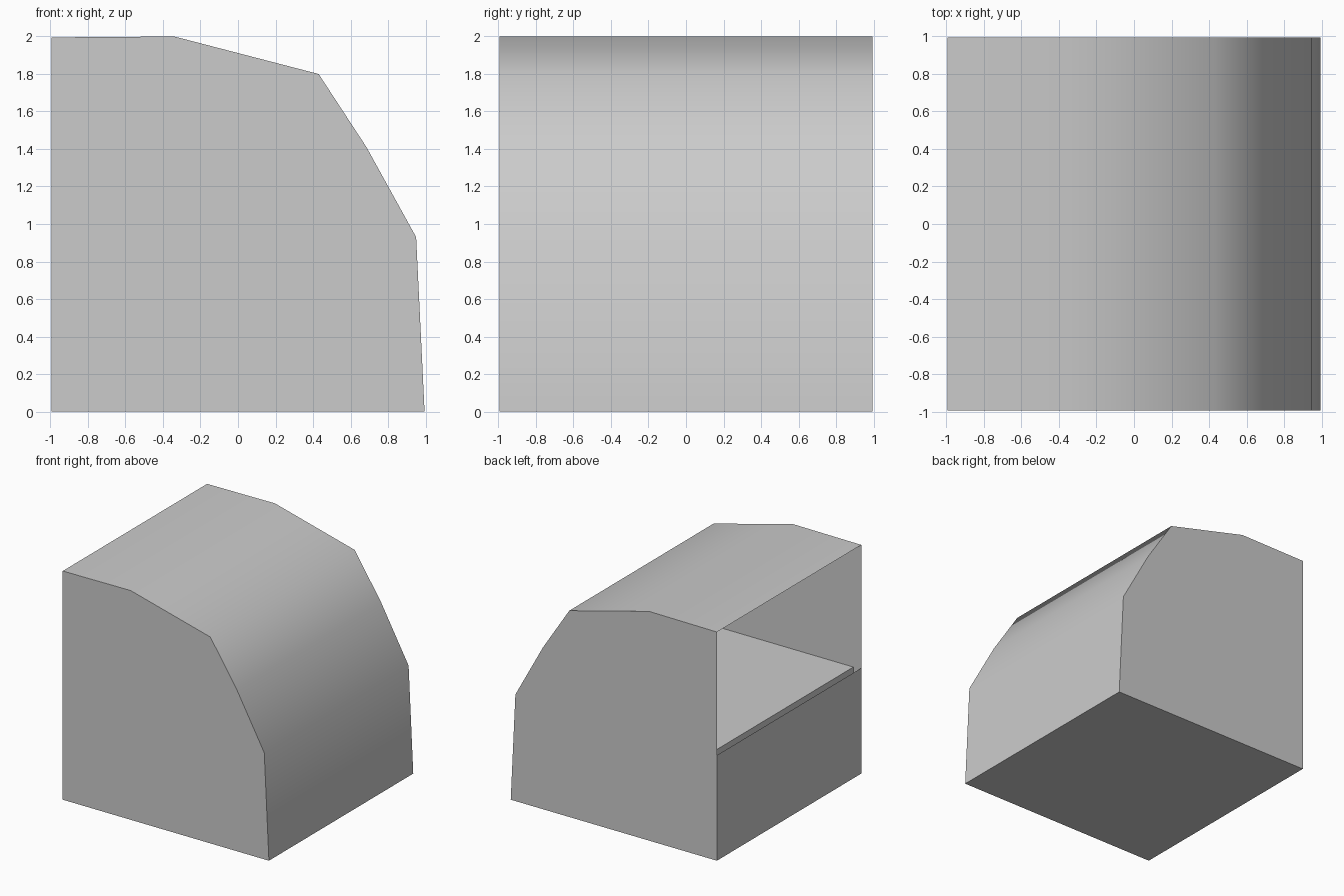
import bpy
import bmesh

if "Cube" in bpy.data.objects:
    bpy.data.objects.remove(bpy.data.objects["Cube"])

W = 0.995           # half width and half depth
PANEL_TOP = 0.92    # height of the low wall under the opening

# Curved canopy profile (x, z), from the floor on the right up to the roof edge
CANOPY = [(W, 0), (0.95, 0.93), (0.685, 1.41), (0.43, 1.8), (-0.34, 2.0), (-W, 1.995)]


def finish(name, bm, smooth=False):
    mesh = bpy.data.meshes.new(name)
    for f in bm.faces:
        f.smooth = smooth
    bm.to_mesh(mesh)
    bm.free()
    obj = bpy.data.objects.new(name, mesh)
    bpy.context.collection.objects.link(obj)
    return obj


def sheet(name, path, smooth=False):
    """Sweep an x-z path along the full depth."""
    bm = bmesh.new()
    rows = [[bm.verts.new((x, y, z)) for y in (-W, W)] for x, z in path]
    for a, b in zip(rows, rows[1:]):
        bm.faces.new((a[0], a[1], b[1], b[0]))
    return finish(name, bm, smooth)


def end_wall(name, y):
    """Flat wall that follows the canopy profile."""
    outline = CANOPY + [(-W, 0)]
    if y > 0:
        outline = outline[::-1]
    bm = bmesh.new()
    bm.faces.new([bm.verts.new((x, y, z)) for x, z in outline])
    return finish(name, bm)


# Outer shell
sheet("canopy", CANOPY, smooth=True)
sheet("floor", [(-W, 0), (W, 0)])
sheet("low_wall", [(-W, PANEL_TOP), (-W, 0)])
end_wall("front_wall", -W)
end_wall("back_wall", W)

# Counter slab inside, set back slightly from the opening
bm = bmesh.new()
bmesh.ops.create_cube(bm, size=1)
x0, x1, z0, z1 = -0.92, 0.94, 0.81, 0.91
bmesh.ops.scale(bm, verts=bm.verts, vec=(x1 - x0, 2 * W - 0.004, z1 - z0))
bmesh.ops.translate(bm, verts=bm.verts, vec=((x0 + x1) / 2, 0, (z0 + z1) / 2))
finish("counter", bm)
